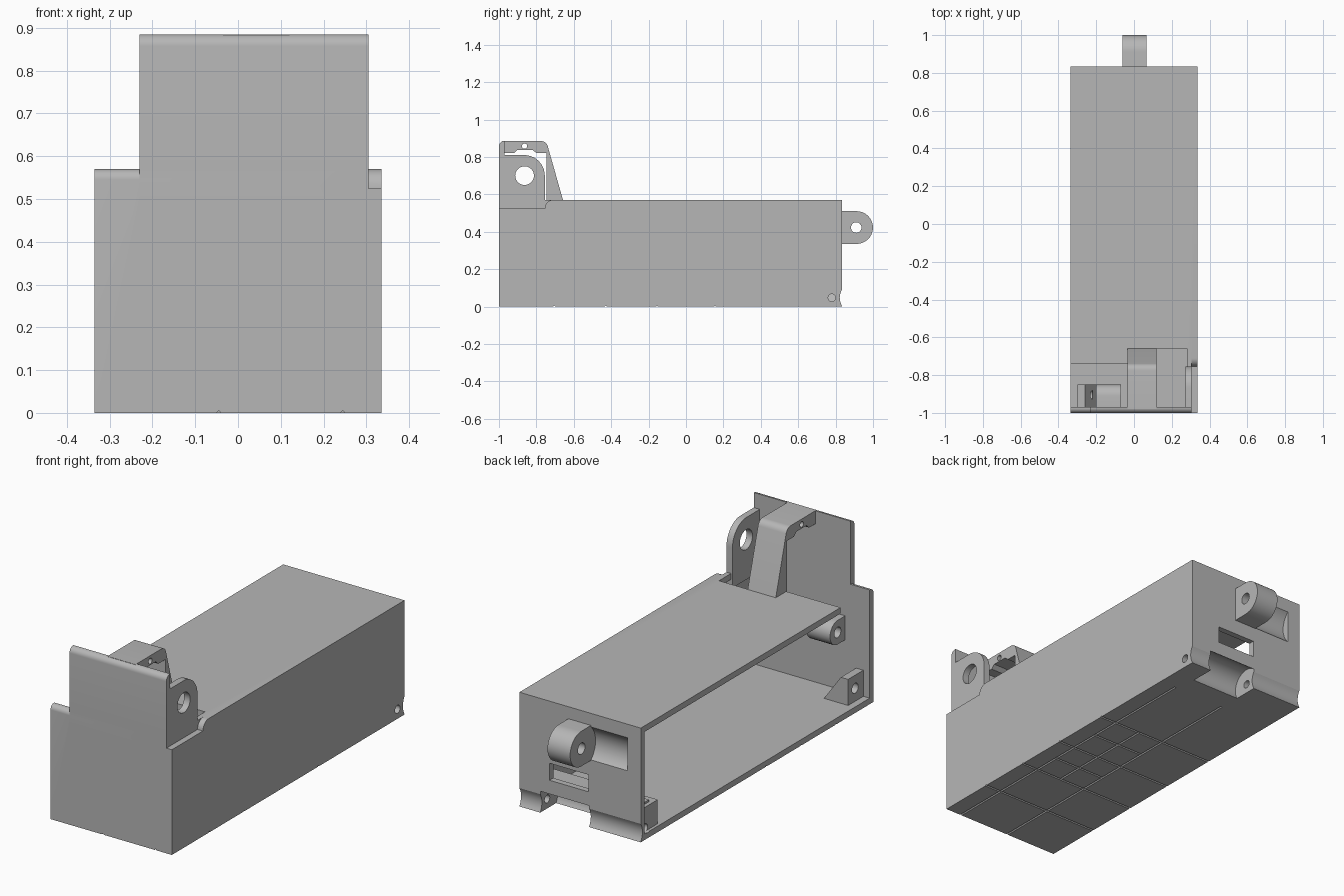
import bpy, bmesh
from math import cos, sin, radians

if "Cube" in bpy.data.objects:
    bpy.data.objects.remove(bpy.data.objects["Cube"])

grey = bpy.data.materials.new("plain_grey")
grey.use_nodes = True
colour = (0.47, 0.47, 0.47, 1)
grey.diffuse_color = colour
grey.node_tree.nodes["Principled BSDF"].inputs["Base Color"].default_value = colour
W, BACK, TOP, T = 0.335, 0.835, 0.57, 0.03


def arc(cy, cz, r, a0, a1, n=10):
    steps = [radians(a0 + (a1 - a0) * i / n) for i in range(n + 1)]
    return [(cy + r * cos(a), cz + r * sin(a)) for a in steps]


def prism(name, pts, lo, hi, axis="x"):
    """Extrude a 2D outline: (y, z) along x, or (x, z) along y."""
    bm = bmesh.new()
    place = (lambda p, d: (d, p[0], p[1])) if axis == "x" else (lambda p, d: (p[0], d, p[1]))
    ends = [[bm.verts.new(place(p, d)) for p in pts] for d in (lo, hi)]
    bm.faces.new(ends[0])
    bm.faces.new(ends[1])
    for i in range(len(pts)):
        j = (i + 1) % len(pts)
        bm.faces.new((ends[0][i], ends[0][j], ends[1][j], ends[1][i]))
    bmesh.ops.recalc_face_normals(bm, faces=bm.faces)
    mesh = bpy.data.meshes.new(name)
    bm.to_mesh(mesh)
    bm.free()
    mesh.materials.append(grey)
    ob = bpy.data.objects.new(name, mesh)
    bpy.context.collection.objects.link(ob)
    return ob


def box(name, x, y, z):
    return prism(name, [(y[0], z[0]), (y[1], z[0]), (y[1], z[1]), (y[0], z[1])], *x)


def rod(name, y, z, r, x):
    return prism(name, arc(y, z, r, 0, 348.75, 31), *x)


def cut(cutter, *targets, op="DIFFERENCE"):
    for ob in targets:
        mod = ob.modifiers.new("cut", "BOOLEAN")
        mod.operation, mod.solver, mod.object = op, "EXACT", cutter
        bpy.context.view_layer.objects.active = ob
        bpy.ops.object.modifier_apply(modifier=mod.name)
    bpy.data.objects.remove(cutter)


# Hollow housing, open on one side and at the top front
shell = box("housing", (-W, W), (-1, BACK), (0, TOP))
cut(box("cavity", (-1, W - T), (-1 + T, BACK - T), (T, TOP - T)), shell)
cut(box("front_opening", (-1, 0.275), (-1 + T, -0.74), (0.4, 1)), shell)
cut(box("latch_opening", (0.12, 0.28), (-0.9, -0.66), (0.5, 1)), shell)

# Lowered shoulder beside the pivot ear
shoulder = [(-1.1, 0.525), (-0.755, 0.525)] + arc(-0.71, 0.525, 0.045, 180, 90, 8) + [(-0.71, 0.7), (-1.1, 0.7)]
cut(prism("shoulder", shoulder, W - T, 1), shell)

# Rounded top edge of the low part of the front plate
edge = arc(-0.975, 0.545, 0.025, 180, 90, 8) + [(-0.975, 0.6), (-1.1, 0.6), (-1.1, 0.545)]
cut(prism("edge", edge, -1, -0.23), shell)

# Tall part of the front plate, with rounded top
plate = [(-1, 0.5), (-1 + T, 0.5), (-1 + T, 0.885)] + arc(-0.972, 0.857, 0.028, 90, 180, 8)
cut(prism("front_plate", plate, -0.23, W - T), shell, op="UNION")

# Pivot ear with hole
ear = prism("pivot_ear", [(-0.985, 0.5), (-0.755, 0.5)] + arc(-0.865, 0.7, 0.11, 0, 90)
            + [(-0.985, 0.81)], 0.272, W - T)
cut(rod("hole", -0.863, 0.7, 0.05, (0, 1)), ear)

# Sloped latch bracket reaching over to the front plate
bracket = [(-0.655, TOP - 0.01)] + arc(-0.775, 0.848, 0.037, 15, 90, 6) + [
    (-0.98, 0.885), (-0.98, 0.82), (-0.92, 0.82), (-0.9, 0.838), (-0.82, 0.838),
    (-0.8, 0.82), (-0.745, 0.82), (-0.745, TOP - 0.01)]
latch = prism("latch_bracket", bracket, -0.035, 0.12)
cut(rod("hole", -0.863, 0.858, 0.014, (-1, 1)), latch)

# Rear lug with hole
lug = prism("rear_lug", [(0.82, 0.335)] + arc(0.912, 0.4225, 0.0875, -90, 90, 20) + [(0.82, 0.51)], -0.06, 0.065)
cut(rod("hole", 0.91, 0.4225, 0.028, (-1, 1)), lug)

# Curved recess beside the lug, and the cable slot below it
pocket = box("rear_pocket", (-0.275, -0.05), (0.77, 0.82), (0.31, 0.535))
cut(rod("recess", 0.912, 0.42, 0.113, (-0.263, -0.06)), shell, pocket)
cut(box("slot", (-0.047, 0.169), (0.7, 1), (0.175, 0.26)), shell)

# Hinge knuckles along the bottom rear edge
hinge = box("hinge_block", (-0.32, 0.32), (0.68, 0.82), (0.01, 0.15))
cut(rod("gap", 0.78, 0.045, 0.083, (-0.05, 0.22)), shell, hinge)
cut(rod("pin", 0.78, 0.047, 0.02, (-1, 1)), shell, hinge)
cut(rod("scoop", 0.907, 0.047, 0.085, (-1, 1)), shell, hinge)

# Cover screw bosses: wedges at both ends, a round one on the front plate
for end, y0, y1 in (("front", -0.98, -0.85), ("rear", 0.72, 0.81)):
    wedge = prism(end + "_screw_boss", [(-0.3, 0.02), (-0.3, 0.16), (-0.26, 0.16), (-0.16, 0.02)], y0, y1, "y")
    cut(rod("hole", (y0 + y1) / 2 + 0.01, 0.095, 0.025, (-1, -0.22)), wedge)
round_boss = prism("round_screw_boss", [(-0.98, 0.285)] + arc(-0.91, 0.345, 0.06, -90, 90, 12)
                   + [(-0.98, 0.405)], -0.2, -0.07)
cut(rod("hole", -0.91, 0.345, 0.026, (-1, 1)), round_boss)


# Fine grooves scored under the floor
def notch(c):
    return [(c - 0.006, -0.001), (c + 0.006, -0.001), (c, 0.006)]


for y in (-0.705, -0.43, -0.155, 0.155):
    cut(prism("groove", notch(y), -1, 1), shell)
for y in (-0.29, 0.0):
    cut(prism("groove", notch(y), -0.045, 0.245), shell)
for x, y0, y1 in ((-0.045, -1.1, 0.6), (0.245, -1.1, 0.6), (0.1, -0.43, 0.155)):
    cut(prism("groove", notch(x), y0, y1, "y"), shell)

# Smooth the curved faces, keep hard edges
bpy.ops.object.select_all(action="DESELECT")
for ob in (shell, ear, latch, lug, pocket, hinge, round_boss):
    ob.select_set(True)
bpy.context.view_layer.objects.active = shell
bpy.ops.object.shade_smooth_by_angle(angle=radians(25))
